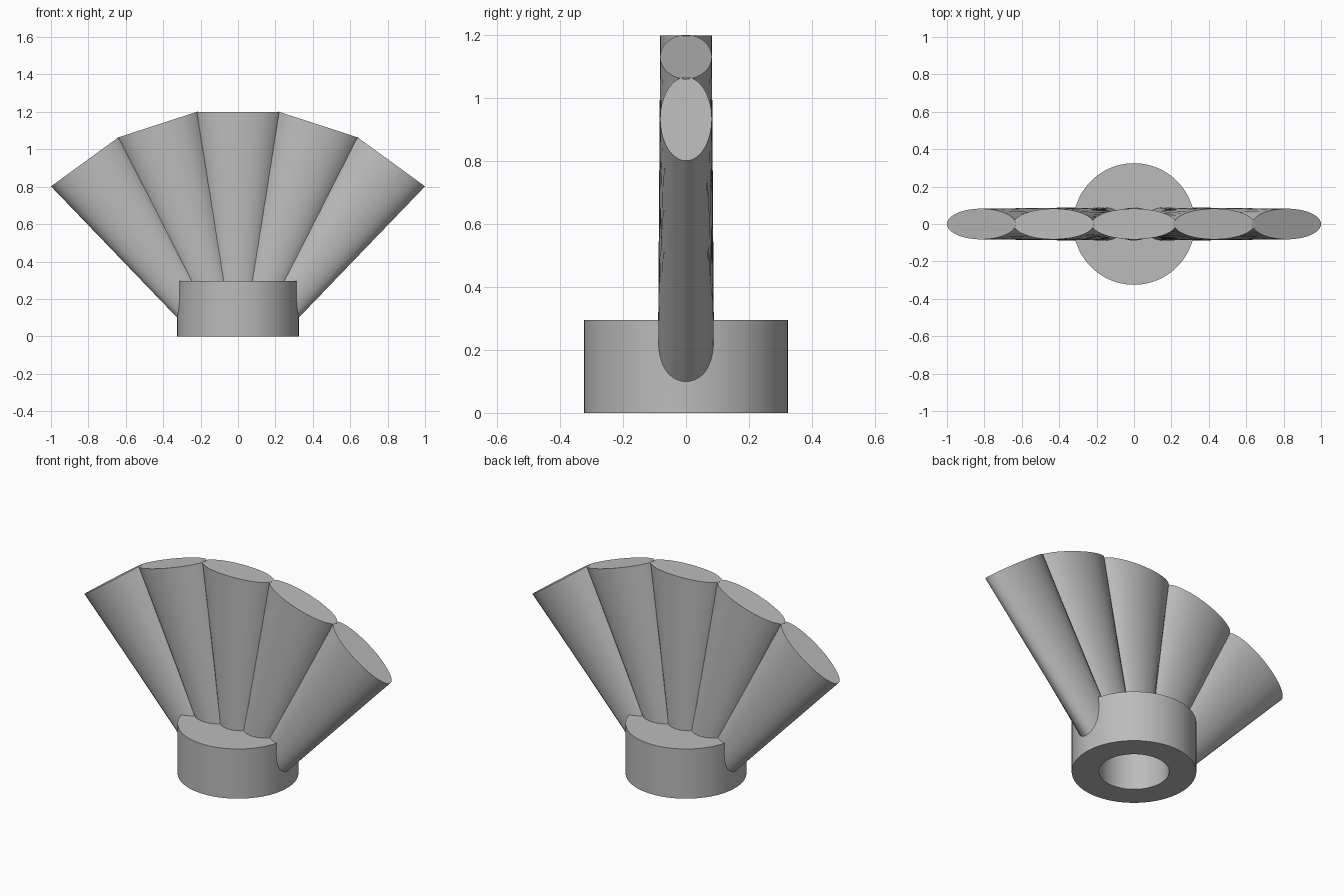
import bpy, bmesh, math
from mathutils import Matrix

if "Cube" in bpy.data.objects:
    bpy.data.objects.remove(bpy.data.objects["Cube"], do_unlink=True)

SIDES = 96
PIVOT_Z = -0.19          # all flutes radiate from this point
START, END = 0.40, 1.39  # flute extent along its own axis

grey = bpy.data.materials.new("plain grey")
grey.use_nodes = True
grey.diffuse_color = (0.5, 0.5, 0.5, 1)
grey.node_tree.nodes["Principled BSDF"].inputs["Base Color"].default_value = (0.5, 0.5, 0.5, 1)


def loft(name, rings, matrix=Matrix()):
    """Closed solid through elliptical rings given as (height, x radius, y radius)."""
    bm = bmesh.new()
    loops = []
    for z, rx, ry in rings:
        angles = [math.tau * i / SIDES for i in range(SIDES)]
        loops.append([bm.verts.new((rx * math.cos(a), ry * math.sin(a), z)) for a in angles])
    for low, high in zip(loops, loops[1:]):
        for i in range(SIDES):
            j = (i + 1) % SIDES
            bm.faces.new((low[i], low[j], high[j], high[i]))
    bm.faces.new(loops[0][::-1])
    bm.faces.new(loops[-1])
    bm.transform(matrix)
    mesh = bpy.data.meshes.new(name)
    bm.to_mesh(mesh)
    bm.free()
    mesh.materials.append(grey)
    obj = bpy.data.objects.new(name, mesh)
    bpy.context.collection.objects.link(obj)
    return obj


def combine(target, tool, operation):
    """Apply a boolean and discard the tool."""
    mod = target.modifiers.new(operation.lower(), 'BOOLEAN')
    mod.operation, mod.object, mod.solver = operation, tool, 'EXACT'
    bpy.context.view_layer.objects.active = target
    bpy.ops.object.modifier_apply(modifier=mod.name)
    bpy.data.objects.remove(tool, do_unlink=True)


# Round socket that carries the fan
body = loft("fan_and_socket", [(0, 0.325, 0.325), (0.295, 0.325, 0.325)])

# Five flutes, round at the socket and flattening to wide ellipses
for step in range(-2, 3):
    place = Matrix.Translation((0, 0, PIVOT_Z)) @ Matrix.Rotation(math.radians(18 * step), 4, 'Y')
    flute = loft("flute", [(START, 0.089, 0.089), (END, 0.226, 0.082)], place)
    combine(body, flute, 'UNION')

# Blind bore in the underside
bore = loft("bore_cutter", [(-0.1, 0.183, 0.183), (0.25, 0.183, 0.183)])
bore.hide_render = True
combine(body, bore, 'DIFFERENCE')

# Smooth curved walls, crisp rims and seams
bpy.ops.object.select_all(action='DESELECT')
body.select_set(True)
bpy.context.view_layer.objects.active = body
bpy.ops.object.shade_smooth_by_angle(angle=math.radians(20))
